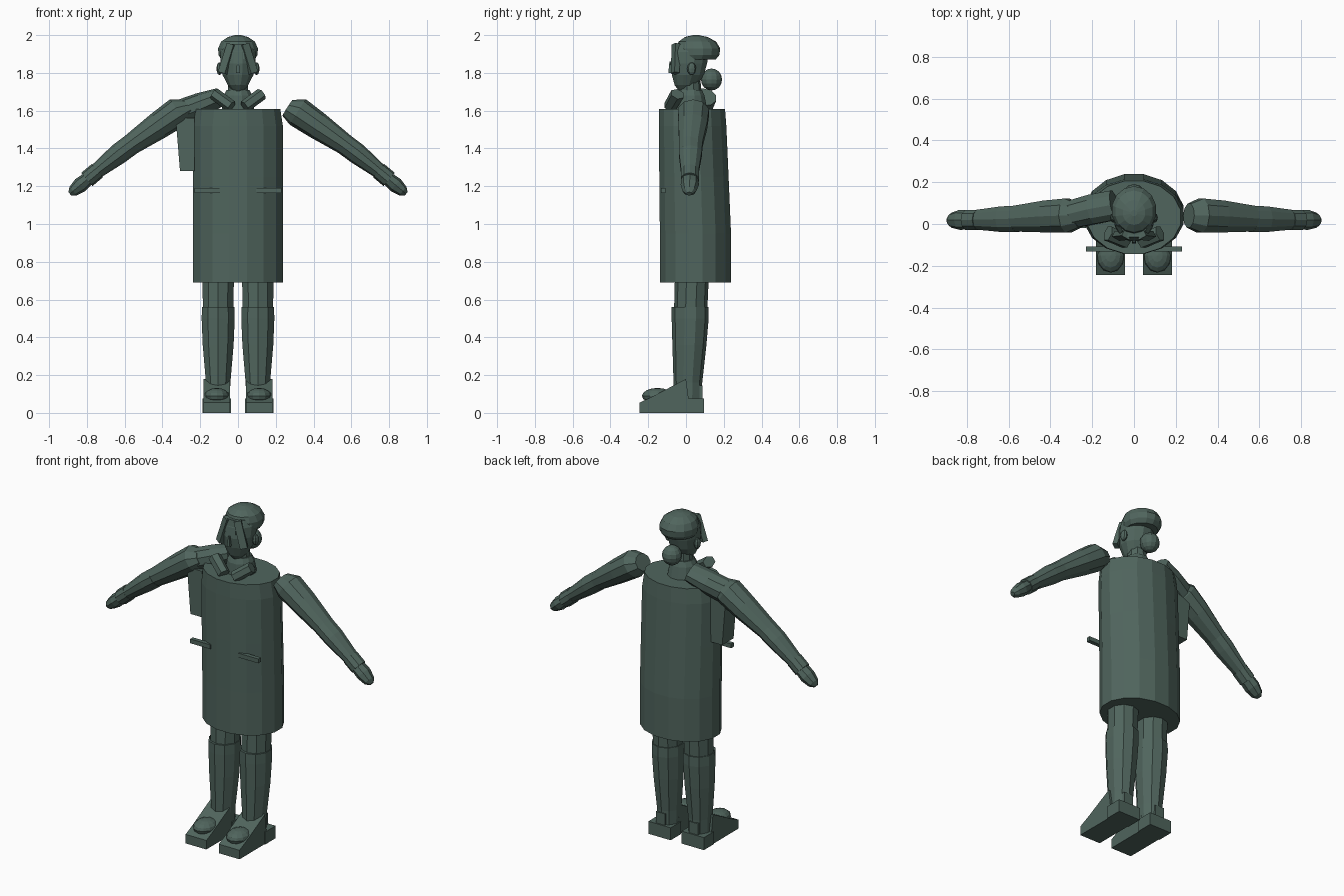
import bpy, bmesh, math
from mathutils import Vector, Matrix

mat = bpy.data.materials.new("dark_green_grey")
mat.diffuse_color = (0.08, 0.13, 0.11, 1)


def finish(name, bm):
    bmesh.ops.recalc_face_normals(bm, faces=bm.faces[:])
    me = bpy.data.meshes.new(name)
    bm.to_mesh(me)
    bm.free()
    me.materials.append(mat)
    ob = bpy.data.objects.new(name, me)
    bpy.context.collection.objects.link(ob)
    return ob


def skin(name, rings):
    """Closed skin over rings of points."""
    bm = bmesh.new()
    vs = [[bm.verts.new(p) for p in r] for r in rings]
    n = len(vs[0])
    for a, b in zip(vs, vs[1:]):
        for i in range(n):
            j = (i + 1) % n
            bm.faces.new((a[i], a[j], b[j], b[i]))
    bm.faces.new(vs[0])
    bm.faces.new(vs[-1])
    return finish(name, bm)


def loft(name, rows, n=10, cx=0.0):
    """Rows of (z, centre y, radius x, radius y)."""
    t = [(i + 0.5) * math.tau / n for i in range(n)]
    return skin(name, [[(cx + rx * math.cos(a), cy + ry * math.sin(a), z) for a in t]
                       for z, cy, rx, ry in rows])


def tube(name, rows, n=10):
    """Rows of (x, y, z, radius in the xz plane, radius along y)."""
    pts = [Vector(r[:3]) for r in rows]
    d = (pts[-1] - pts[0]).normalized()
    side = Vector((0, 1, 0))
    up = d.cross(side).normalized()
    side = up.cross(d)
    return skin(name, [[p + up * r[3] * math.cos(i * math.tau / n)
                        + side * r[4] * math.sin(i * math.tau / n) for i in range(n)]
                       for p, r in zip(pts, rows)])


def box(name, loc, size, rot=(0, 0, 0)):
    bm = bmesh.new()
    bmesh.ops.create_cube(bm, size=1)
    ob = finish(name, bm)
    ob.location, ob.scale, ob.rotation_euler = loc, size, rot
    return ob


def ball(name, loc, size, u=12, v=8):
    bm = bmesh.new()
    bmesh.ops.create_uvsphere(bm, u_segments=u, v_segments=v, radius=1)
    bm.transform(Matrix.Translation(loc) @ Matrix.Diagonal((*size, 1)))
    return finish(name, bm)


def prism(name, profile, x0, x1):
    """Side profile of (y, z) points extruded across x."""
    return skin(name, [[(x, y, z) for y, z in profile] for x in (x0, x1)])


# Coat
loft("coat", [(0.69, 0.05, 0.242, 0.192), (0.95, 0.05, 0.242, 0.192),
              (1.25, 0.042, 0.242, 0.187), (1.52, 0.035, 0.242, 0.182),
              (1.61, 0.032, 0.228, 0.178)], n=16)

# Legs, shoes, pocket flaps, arms, lapels, ears and fringe on both sides
for s, side in ((-1, "right"), (1, "left")):
    cx = s * 0.105
    loft(side + "_thigh", [(0.55, 0.025, 0.085, 0.088), (0.75, 0.032, 0.088, 0.09),
                           (0.9, 0.032, 0.088, 0.09)], cx=cx)
    loft(side + "_shin", [(0.06, 0.01, 0.064, 0.074), (0.16, 0.01, 0.068, 0.076),
                          (0.36, 0.018, 0.086, 0.09), (0.5, 0.022, 0.092, 0.098),
                          (0.56, 0.022, 0.09, 0.098)], cx=cx)
    sx = s * 0.112
    prism(side + "_shoe", [(-0.245, 0), (-0.245, 0.055), (-0.18, 0.085), (0, 0.18),
                           (0.02, 0.03), (0.02, 0)], sx - 0.07, sx + 0.07)
    box(side + "_heel", (sx, 0.045, 0.038), (0.15, 0.1, 0.076))
    box(side + "_heel_strap", (sx, 0.062, 0.09), (0.06, 0.05, 0.11))
    ball(side + "_toe_cap", (sx, -0.15, 0.09), (0.066, 0.083, 0.042))
    box(side + "_pocket_flap", (s * 0.162, -0.12, 1.178), (0.135, 0.025, 0.026))

    tube(side + "_upper_arm", [(s * 0.262, 0.04, 1.615, 0.05, 0.06),
                               (s * 0.318, 0.04, 1.592, 0.08, 0.086),
                               (s * 0.42, 0.036, 1.522, 0.073, 0.08),
                               (s * 0.575, 0.025, 1.415, 0.055, 0.064)])
    tube(side + "_forearm", [(s * 0.56, 0.025, 1.425, 0.056, 0.066),
                             (s * 0.63, 0.023, 1.373, 0.056, 0.064),
                             (s * 0.77, 0.02, 1.263, 0.038, 0.047)])
    tube(side + "_cuff", [(s * 0.745, 0.02, 1.282, 0.046, 0.05),
                          (s * 0.80, 0.02, 1.236, 0.046, 0.05)])
    tube(side + "_hand", [(s * 0.78, 0.02, 1.252, 0.034, 0.046),
                          (s * 0.835, 0.02, 1.206, 0.041, 0.048),
                          (s * 0.873, 0.018, 1.174, 0.03, 0.036),
                          (s * 0.89, 0.017, 1.16, 0.012, 0.016)], n=8)

    tube(side + "_lapel", [(s * 0.035, -0.085, 1.622, 0.033, 0.035),
                           (s * 0.125, -0.045, 1.688, 0.033, 0.04)], n=6)
    ball(side + "_ear", (s * 0.098, 0.03, 1.822), (0.016, 0.024, 0.034), 8, 6)
    box(side + "_fringe", (s * 0.058, -0.055, 1.875), (0.042, 0.03, 0.16),
        (math.radians(-10), s * math.radians(-14), s * math.radians(30)))

# Shoulder piece and hanging panel on one side only
tube("shoulder_piece", [(-0.30, 0.045, 1.59, 0.07, 0.07),
                        (-0.20, 0.07, 1.63, 0.065, 0.075),
                        (-0.095, 0.09, 1.672, 0.05, 0.075)])
skin("side_panel", [[(-0.23, -0.02, z), (x, -0.02, z), (x, 0.09, z), (-0.23, 0.09, z)]
                    for x, z in ((-0.307, 1.28), (-0.33, 1.56))])

# Neck and neckband
loft("neck", [(1.58, 0.03, 0.062, 0.062), (1.78, 0.02, 0.052, 0.055)])
loft("neckband", [(1.61, 0.03, 0.088, 0.085), (1.68, 0.025, 0.078, 0.075),
                  (1.71, 0.025, 0.062, 0.062)], n=12)

# Head, nose and fringe point
loft("head", [(1.70, -0.005, 0.025, 0.03), (1.735, 0.0, 0.056, 0.062),
              (1.79, 0.01, 0.085, 0.088), (1.85, 0.015, 0.095, 0.1),
              (1.91, 0.025, 0.096, 0.1), (1.95, 0.03, 0.08, 0.085)], n=12)
loft("nose", [(1.80, -0.085, 0.014, 0.012), (1.86, -0.082, 0.007, 0.008)], n=4)
box("fringe_centre", (0, -0.055, 1.91), (0.07, 0.03, 0.08), (math.radians(-10), 0, 0))

# Rounded cap and hair bun
loft("cap", [(1.872, 0.06, 0.092, 0.098), (1.895, 0.065, 0.106, 0.112),
             (1.93, 0.065, 0.108, 0.116), (1.965, 0.06, 0.092, 0.1),
             (1.99, 0.055, 0.055, 0.06), (2.0, 0.052, 0.015, 0.015)], n=14)
ball("hair_bun", (0, 0.135, 1.765), (0.056, 0.056, 0.058))
